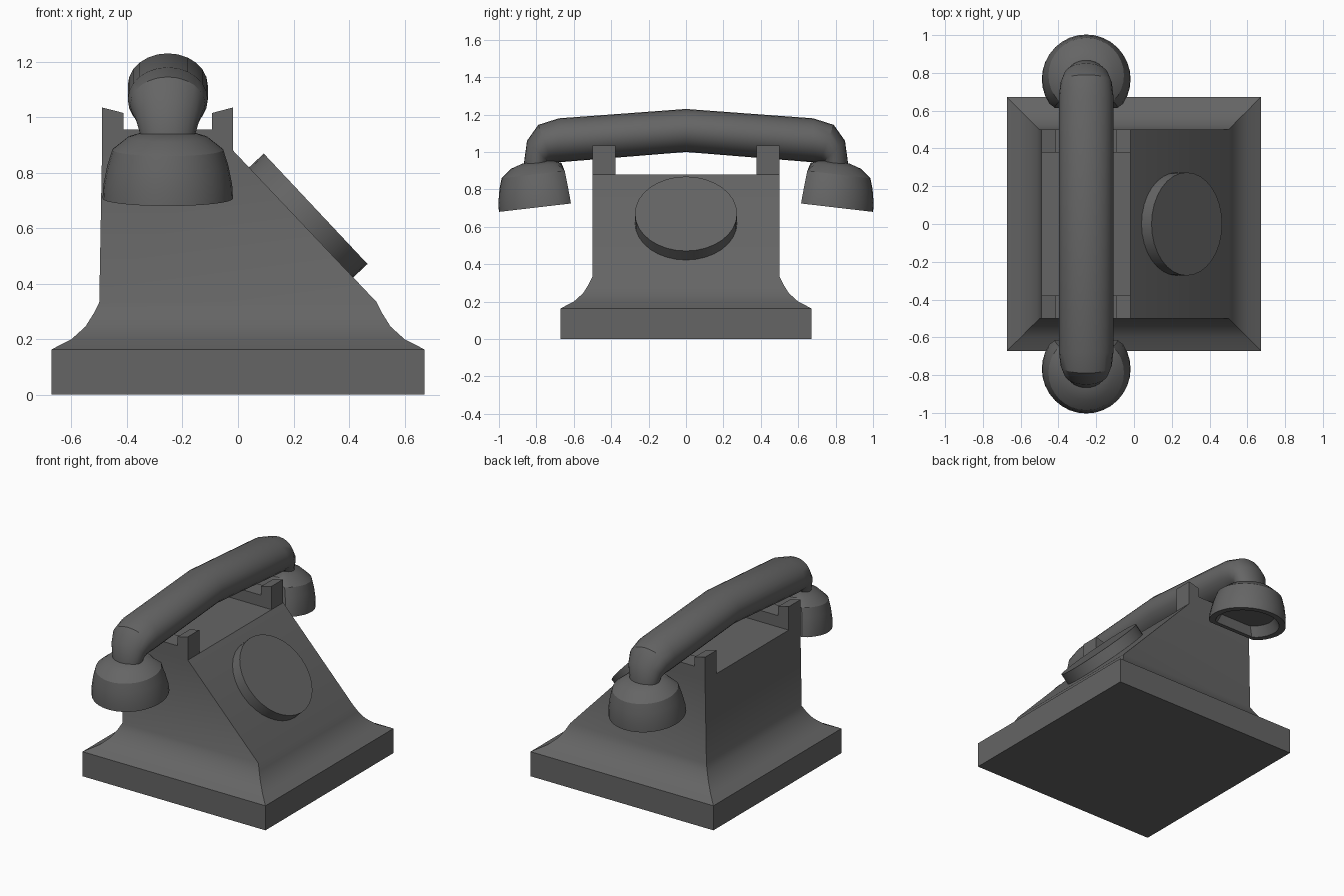
import bpy, bmesh
from math import sin, cos, pi, radians
from mathutils import Vector

if "Cube" in bpy.data.objects:
    bpy.data.objects.remove(bpy.data.objects["Cube"])

CX = -0.253          # centre line of the handset
dark = bpy.data.materials.new("dark_grey")
dark.diffuse_color = (0.13, 0.13, 0.13, 1)
dark.use_nodes = True
dark.node_tree.nodes["Principled BSDF"].inputs["Base Color"].default_value = dark.diffuse_color


def loft(name, rings, cap_start=True, cap_end=True, mirror=False):
    """Skin a list of equal-length point rings; optionally mirror across y = 0."""
    bm = bmesh.new()
    vs = [[bm.verts.new(p) for p in ring] for ring in rings]
    n = len(vs[0])
    for a, b in zip(vs, vs[1:]):
        for i in range(n):
            j = (i + 1) % n
            bm.faces.new((a[i], a[j], b[j], b[i]))
    if cap_start:
        bm.faces.new(vs[0][::-1])
    if cap_end:
        bm.faces.new(vs[-1])
    bmesh.ops.remove_doubles(bm, verts=bm.verts, dist=1e-5)
    bmesh.ops.recalc_face_normals(bm, faces=bm.faces)
    me = bpy.data.meshes.new(name)
    bm.to_mesh(me)
    bm.free()
    ob = bpy.data.objects.new(name, me)
    bpy.context.collection.objects.link(ob)
    if mirror:
        m = ob.modifiers.new("mirror", 'MIRROR')
        m.use_axis = (False, True, False)
    return ob


def rect(x0, x1, y, z):
    return [(x0, -y, z), (x1, -y, z), (x1, y, z), (x0, y, z)]


# body: square plinth, concave flare, wedge with sloping dial face
flare = [(.672, 0), (.672, .163), (.60, .2), (.55, .245), (.52, .293), (.5, .333)]
loft("body", [rect(-h, h, h, z) for h, z in flare] + [rect(-.49, -.018, .5, .88)])

# cradle: U-shaped rests at both ends of the body top
u = [(-.49, .88), (-.49, 1.035), (-.412, 1.015), (-.412, .955),
     (-.094, .955), (-.094, 1.015), (-.018, 1.035), (-.018, .88)]
loft("cradle_rests", [[(x, y, z) for x, z in u] for y in (.378, .5)], mirror=True)

# dial: thick disc lying on the sloping face
bpy.ops.mesh.primitive_cylinder_add(vertices=32, radius=.273, depth=.09,
                                    location=(.247, 0, .639),
                                    rotation=(0, radians(46.8), 0))
bpy.context.object.name = "dial"

# handle: oval sections given by outer point, inner point and half width
sections = [((0, 1.23), (0, 1.0), .144), ((.68, 1.18), (.68, .945), .144),
            ((.79, 1.145), (.715, .945), .135), ((.85, 1.06), (.73, .94), .117),
            ((.868, .93), (.735, .92), .095), ((.865, .89), (.735, .89), .09)]
rings = []
for o, i, hw in sections:
    o, i = Vector((CX, *o)), Vector((CX, *i))
    mid, up = (o + i) / 2, (o - i) / 2
    rings.append([mid + up * cos(t) + Vector((hw * sin(t), 0, 0))
                  for t in (2 * pi * k / 24 for k in range(24))])
loft("handset_handle", rings, cap_start=False, mirror=True)

# ear and mouth cups: tilted, hollow below, flattened on the inner side
profile = [(.16, .06, .115), (.195, .0, .122), (.235, .0, .153), (.232, .05, .15),
           (.218, .12, .145), (.2, .177, .14), (.145, .221, .128), (.08, .242, .08)]
out, up = Vector((0, .993, -.116)), Vector((0, .116, .993))
base = Vector((CX, .767, .707))
rings = [[base + up * h + out * max(r * sin(t), -flat) + Vector((r * cos(t), 0, 0))
          for t in (2 * pi * k / 32 for k in range(32))] for r, h, flat in profile]
loft("handset_cups", rings, mirror=True)

# shading and colour for every part
bpy.ops.object.select_all(action='SELECT')
bpy.context.view_layer.objects.active = bpy.data.objects["body"]
bpy.ops.object.shade_smooth_by_angle(angle=radians(30))
for ob in bpy.data.objects:
    ob.data.materials.append(dark)
